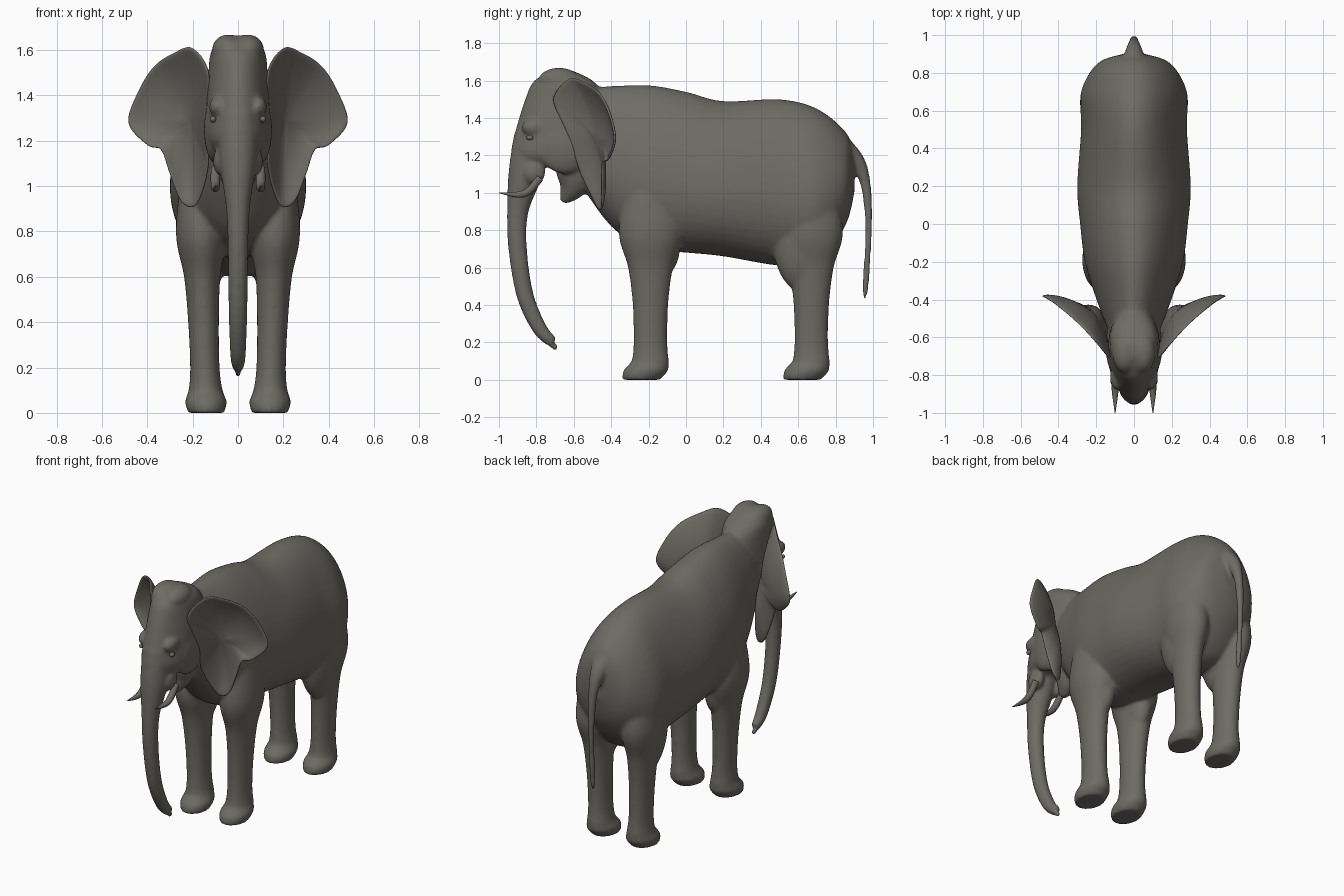
import bpy, bmesh, math
from mathutils import Vector

cube = bpy.data.objects.get("Cube")
if cube:
    bpy.data.objects.remove(cube)

hide_grey = bpy.data.materials.new("warm grey hide")
hide_grey.use_nodes = True
colour = (.155, .148, .13, 1)
hide_grey.diffuse_color = colour
hide_grey.node_tree.nodes["Principled BSDF"].inputs["Base Color"].default_value = colour


def spline(rows, steps=6):
    """Resample rows of numbers along a smooth curve."""
    rows = [Vector(row) for row in rows]
    padded = [rows[0]] + rows + [rows[-1]]
    smooth = []
    for before, start, end, after in zip(padded, padded[1:], padded[2:], padded[3:]):
        leave, arrive = (end - before) / 2, (after - start) / 2
        for step in range(steps):
            t = step / steps
            ease = t * t * (3 - 2 * t)
            smooth.append(start.lerp(end, ease) + leave * t * (1 - t) ** 2
                          - arrive * t * t * (1 - t))
    return smooth + [rows[-1]]


def loft(bm, rows, taper=0, side=1, count=48):
    """Join rings, each spanning two side-view points, with a centre x and a half width."""
    rings = []
    for front_y, front_z, back_y, back_z, centre, width in rows:
        ring = []
        for index in range(count):
            angle = math.tau * index / count
            across = (1 - math.cos(angle)) / 2
            x = centre + width * math.sin(angle) * (1 - taper * math.cos(angle))
            ring.append(bm.verts.new((side * x, front_y + (back_y - front_y) * across,
                                      front_z + (back_z - front_z) * across)))
        rings.append(ring)
    faces = [bm.faces.new(rings[0]), bm.faces.new(rings[-1])]
    for lower, upper in zip(rings, rings[1:]):
        for i in range(count):
            j = (i + 1) % count
            faces.append(bm.faces.new((lower[i], lower[j], upper[j], upper[i])))
    bmesh.ops.recalc_face_normals(bm, faces=faces)


def tube(bm, path, flatten=1, centre=0, side=1):
    """Sweep round rings along a side-view path of y, z and radius."""
    points = spline(path)
    rows = []
    for i, (y, z, radius) in enumerate(points):
        ahead = points[min(i + 1, len(points) - 1)] - points[max(i - 1, 0)]
        normal = Vector((ahead.y, -ahead.x)).normalized() * radius
        rows.append((y + normal.x, z + normal.y, y - normal.x, z - normal.y,
                     centre, radius * flatten))
    loft(bm, rows, side=side)


def blob(bm, centre, size):
    """Add a stretched sphere."""
    new = bmesh.ops.create_uvsphere(bm, u_segments=32, v_segments=20, radius=1)["verts"]
    for vert in new:
        vert.co = Vector(c + s * p for c, s, p in zip(centre, size, vert.co))


def finish(name, bm):
    mesh = bpy.data.meshes.new(name)
    bm.to_mesh(mesh)
    bm.free()
    mesh.materials.append(hide_grey)
    mesh.polygons.foreach_set("use_smooth", [True] * len(mesh.polygons))
    obj = bpy.data.objects.new(name, mesh)
    bpy.context.collection.objects.link(obj)
    return obj


skin = bmesh.new()

# Barrel and neck: y, top, bottom, half width
barrel = [(-.6, 1.56, 1.1, .12), (-.4, 1.57, .82, .195), (-.2, 1.575, .7, .255),
          (0, 1.54, .68, .28), (.2, 1.49, .66, .295), (.5, 1.5, .61, .275),
          (.7, 1.45, .62, .275), (.85, 1.33, .82, .19), (.9, 1.22, 1, .06)]
loft(skin, [(y, top, y, low, 0, width) for y, top, low, width in spline(barrel)], taper=.2)

# Head: height, front, back, half width
head = [(1.665, -.7, -.64, .05), (1.6, -.81, -.5, .115), (1.5, -.86, -.44, .13),
        (1.3, -.92, -.45, .14), (1.2, -.93, -.48, .135), (1.14, -.86, -.52, .1)]
loft(skin, [(front, z, back, z, 0, width) for z, front, back, width in spline(head)], taper=.1)

# Trunk with a small finger at its tip
tube(skin, [(-.82, 1.3, .1), (-.86, 1.1, .09), (-.9, .9, .058), (-.9, .7, .05),
            (-.86, .45, .046), (-.78, .27, .04), (-.71, .2, .03)], flatten=.9)
blob(skin, (0, -.7, .175), (.014, .02, .02))

# Lower jaw
tube(skin, [(-.6, 1.2, .11), (-.6, 1.05, .085), (-.66, .95, .02)])

# Tail
tube(skin, [(.78, 1.27, .08), (.9, 1.18, .05), (.955, 1.07, .03), (.975, .9, .022),
            (.975, .75, .018), (.96, .5, .018), (.955, .43, .006)])

# Legs share one profile of height, reach and half width; toes push forward near the ground
leg = [(1.1, .11, .07), (.8, .17, .11), (.6, .12, .08), (.4, .095, .068), (.2, .09, .065),
       (.1, .1, .075), (.05, .12, .092), (0, .1, .08)]
for side in (1, -1):
    for middle in (-.19, .67):
        rows = []
        for z, reach, width in spline(leg):
            y = middle - max(0, .1 - z) / 2
            rows.append((y - reach, z, y + reach, z, .14 + .03 * z, width))
        loft(skin, rows, side=side)
    # Thighs, elbows, crown domes, brows, cheeks and tusk sockets
    blob(skin, (side * .155, .62, .77), (.1, .16, .3))
    blob(skin, (side * .14, -.13, .72), (.07, .1, .17))
    blob(skin, (side * .045, -.68, 1.6), (.07, .11, .069))
    blob(skin, (side * .09, -.81, 1.35), (.038, .07, .045))
    blob(skin, (side * .1, -.65, 1.25), (.05, .14, .15))
    blob(skin, (side * .075, -.81, 1.11), (.035, .06, .065))

# Fuse the parts into one smooth skin
body = finish("body", skin)
remesh = body.modifiers.new("fuse", "REMESH")
remesh.mode = "VOXEL"
remesh.voxel_size = .01
remesh.use_smooth_shade = True
relax = body.modifiers.new("relax", "SMOOTH")
relax.factor = .5
relax.iterations = 12

# Ear outline in x and z, from the head over the top to the hanging lobe
ear_rim = [(.13, 1.1), (.14, 1.3), (.13, 1.5), (.2, 1.61), (.28, 1.59), (.37, 1.53),
           (.44, 1.42), (.485, 1.28), (.4, 1.18), (.34, 1.16), (.3, 1.05), (.25, .93),
           (.19, .91), (.15, 1)]
hub = Vector((.21, -.48, 1.29))
for side, word in ((1, "left"), (-1, "right")):
    bm = bmesh.new()
    rim = spline(ear_rim + ear_rim[:1])[:-1]
    rings = []
    for scale in (1, .9, .75, .5, .25):
        ring = []
        for x, z in rim:
            # The ear sweeps forward towards the head, curling most near the top
            inward = .49 - x
            y = -.38 - inward * (.6 + 1.2 * inward) * min(z - .6, .9)
            point = hub.lerp(Vector((x, y, z)), scale)
            cup = scale * (1 - scale) / 8
            ring.append(bm.verts.new((side * point.x, point.y + cup, point.z)))
        rings.append(ring)
    centre = bm.verts.new((side * hub.x, hub.y, hub.z))
    for i in range(len(rim)):
        j = (i + 1) % len(rim)
        for outer, inner in zip(rings, rings[1:]):
            bm.faces.new((outer[i], outer[j], inner[j], inner[i]))
        bm.faces.new((rings[-1][i], rings[-1][j], centre))
    bmesh.ops.recalc_face_normals(bm, faces=bm.faces)
    ear = finish("ear_" + word, bm)
    shell = ear.modifiers.new("thickness", "SOLIDIFY")
    shell.thickness = .014
    shell.offset = 0
    ear.modifiers.new("round", "SUBSURF").levels = 1

    # Tusk curving forward to a point
    bm = bmesh.new()
    tube(bm, [(-.78, 1.08, .02), (-.84, 1.01, .02), (-.9, .99, .016), (-1, 1, .002)],
         centre=.1, side=side)
    finish("tusk_" + word, bm)

    # Eye
    bm = bmesh.new()
    blob(bm, (side * .11, -.835, 1.295), (.014, .018, .014))
    finish("eye_" + word, bm)
